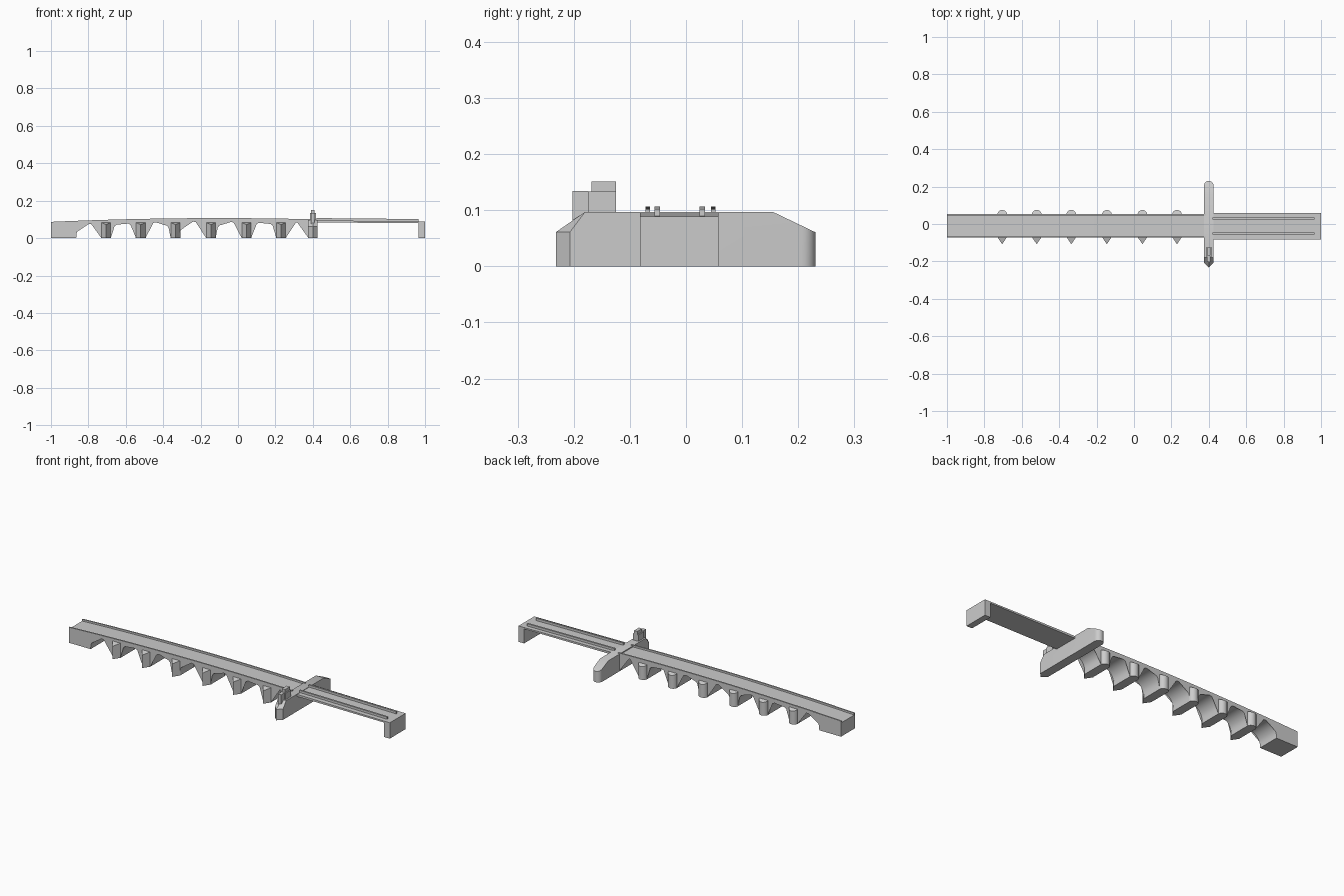
import bpy, bmesh, math

if "Cube" in bpy.data.objects:
    bpy.data.objects.remove(bpy.data.objects["Cube"])


def finish(name, bm, smooth=False):
    bmesh.ops.remove_doubles(bm, verts=bm.verts, dist=1e-5)
    bmesh.ops.recalc_face_normals(bm, faces=bm.faces)
    me = bpy.data.meshes.new(name)
    bm.to_mesh(me)
    bm.free()
    ob = bpy.data.objects.new(name, me)
    bpy.context.collection.objects.link(ob)
    if smooth:
        bpy.ops.object.select_all(action='DESELECT')
        ob.select_set(True)
        bpy.context.view_layer.objects.active = ob
        bpy.ops.object.shade_smooth_by_angle(angle=math.radians(30))
    return ob


def loft(name, rings, smooth=False):
    """Skin equal-length point rings and cap both ends."""
    bm = bmesh.new()
    vs = [[bm.verts.new(p) for p in r] for r in rings]
    n = len(rings[0])
    caps = [bm.faces.new(vs[0]), bm.faces.new(vs[-1])]
    for a, b in zip(vs, vs[1:]):
        for i in range(n):
            j = (i + 1) % n
            bm.faces.new((a[i], a[j], b[j], b[i]))
    bmesh.ops.triangulate(bm, faces=[f for f in caps if n > 4])
    return finish(name, bm, smooth)


def prism(name, pts, y0, y1, smooth=False):
    """Extrude an x-z profile along y."""
    return loft(name, [[(x, y, z) for x, z in pts] for y in (y0, y1)], smooth)


def box(name, x0, x1, y0, y1, z0, z1):
    return prism(name, [(x0, z0), (x1, z0), (x1, z1), (x0, z1)], y0, y1)


def crest(x):
    return 0.107 - 0.02 * ((x + 0.1) / 0.9) ** 2


FRONT, BACK = -0.072, 0.053
END = 0.385
PIERS = [-0.705, -0.52, -0.335, -0.145, 0.045, 0.23]
CROWNS = [0.076, 0.083, 0.086, 0.088, 0.088, 0.087, 0.085]

# Arched masonry body
lefts = [-0.865] + [p + 0.025 for p in PIERS]
rights = [p - 0.025 for p in PIERS] + [0.377]
profile = [(-1, 0)]
for a, b, top in zip(lefts, rights, CROWNS):
    c, r = (a + b) / 2, (b - a) / 2
    spring = top - r
    profile.append((a, 0))
    for i in range(17):
        t = math.pi * i / 16
        profile.append((c - r * math.cos(t), spring + r * math.sin(t)))
    profile.append((b, 0))
profile.append((END, 0))
xs = [-1 + (END + 1) * i / 20 for i in range(21)]
profile += [(x, crest(x) - 0.010) for x in reversed(xs)]
prism("arched_body", profile, FRONT, BACK, True)

# Parapets along both edges
wall = [(x, crest(x)) for x in xs] + [(x, crest(x) - 0.013) for x in reversed(xs)]
prism("front_parapet", wall, FRONT, FRONT + 0.008, True)
prism("back_parapet", wall, BACK - 0.008, BACK, True)

# Pointed front and rounded back cutwaters with sloping tops
for k, p in enumerate(PIERS):
    tri = [(p - 0.027, FRONT + 0.004, 0.084), (p, -0.108, 0.072), (p + 0.027, FRONT + 0.004, 0.084)]
    loft(f"front_cutwater_{k + 1}", [[(x, y, 0) for x, y, z in tri], tri])
    arc = []
    for i in range(11):
        t = math.pi * i / 10
        s = math.sin(t)
        arc.append((p + 0.026 * math.cos(t), BACK - 0.003 + 0.025 * s, 0.083 - 0.009 * s))
    loft(f"back_cutwater_{k + 1}", [[(x, y, 0) for x, y, z in arc], arc], True)

# Long main pier: pointed front, rounded back, sloped ends
XC, W, TOP = 0.4, 0.025, 0.097
outline = [(XC - W, -0.207), (XC, -0.232), (XC + W, -0.207)]
for i in range(13):
    t = math.pi * i / 12
    outline.append((XC + W * math.cos(t), 0.206 + 0.025 * math.sin(t)))
loft("main_pier", [
    [(x, y, 0) for x, y in outline],
    [(x, y, 0.061 if y < 0 else TOP - (y - 0.155) * 0.48) for x, y in outline],
    [(x, min(max(y, -0.18), 0.155), TOP) for x, y in outline]], True)

# Small stepped monument on the pier's front end
box("monument_base", XC - 0.016, XC + 0.016, -0.174, -0.125, 0.09, 0.133)
box("monument_top", XC - 0.010, XC + 0.010, -0.168, -0.125, 0.13, 0.151)
box("monument_front_post", XC - 0.010, XC + 0.010, -0.202, -0.174, 0.06, 0.134)

# Girder span with its end abutment and low side girders
GF, GB = -0.082, 0.058
prism("girder_deck", [(0.41, 0.083), (0.97, 0.081), (1, 0.081), (1, 0.089), (0.41, 0.095)], GF, GB)
box("end_abutment", 0.965, 1, GF, GB, 0, 0.085)
for side, y in (("front", -0.056), ("back", 0.024)):
    prism(side + "_girder_rail", [(0.42, 0.09), (0.965, 0.086), (0.965, 0.102), (0.42, 0.107)], y, y + 0.01)
